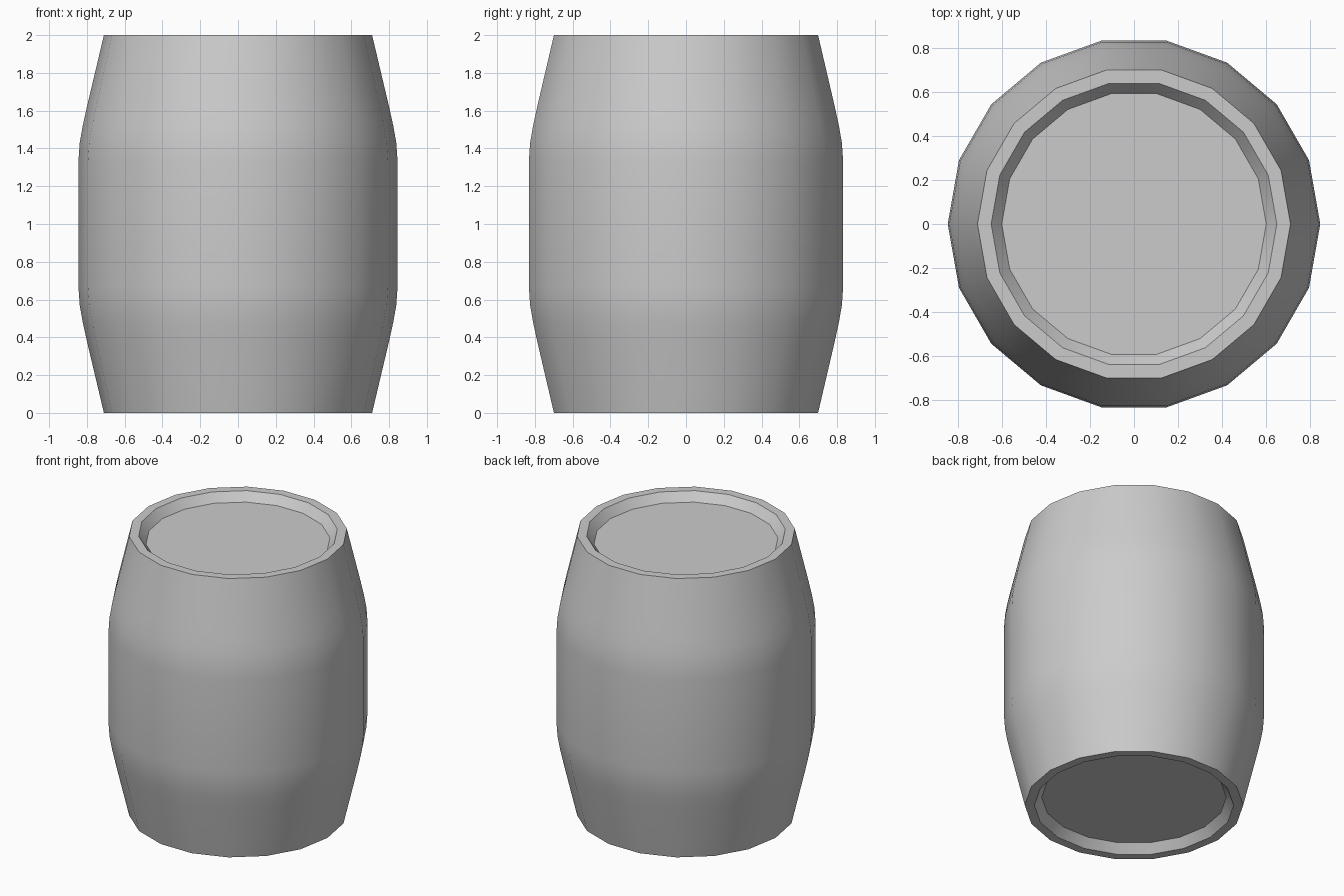
import bpy, bmesh, math

if "Cube" in bpy.data.objects:
    bpy.data.objects.remove(bpy.data.objects["Cube"])

SIDES = 18

# Lower half of the barrel outline (radius, z): recessed lid, rim, bulging side
half = [(0.60, 0.06), (0.648, 0.0), (0.71, 0.0), (0.80, 0.38),
        (0.822, 0.48), (0.838, 0.57), (0.845, 0.67)]
profile = half + [(r, 2.0 - z) for r, z in reversed(half)]

# Revolve the outline into rings
bm = bmesh.new()
rings = [[bm.verts.new((r * math.cos(2 * math.pi * i / SIDES),
                        r * math.sin(2 * math.pi * i / SIDES), z))
          for i in range(SIDES)] for r, z in profile]
for a, b in zip(rings, rings[1:]):
    for i in range(SIDES):
        j = (i + 1) % SIDES
        bm.faces.new((a[i], a[j], b[j], b[i]))

# Bottom and top lids
bm.faces.new(list(reversed(rings[0])))
bm.faces.new(rings[-1])
bmesh.ops.recalc_face_normals(bm, faces=bm.faces[:])

mesh = bpy.data.meshes.new("barrel")
bm.to_mesh(mesh)
bm.free()
barrel = bpy.data.objects.new("barrel", mesh)
bpy.context.collection.objects.link(barrel)

# Smooth sides, sharp rims
bpy.context.view_layer.objects.active = barrel
barrel.select_set(True)
bpy.ops.object.shade_smooth_by_angle(angle=math.radians(30))
